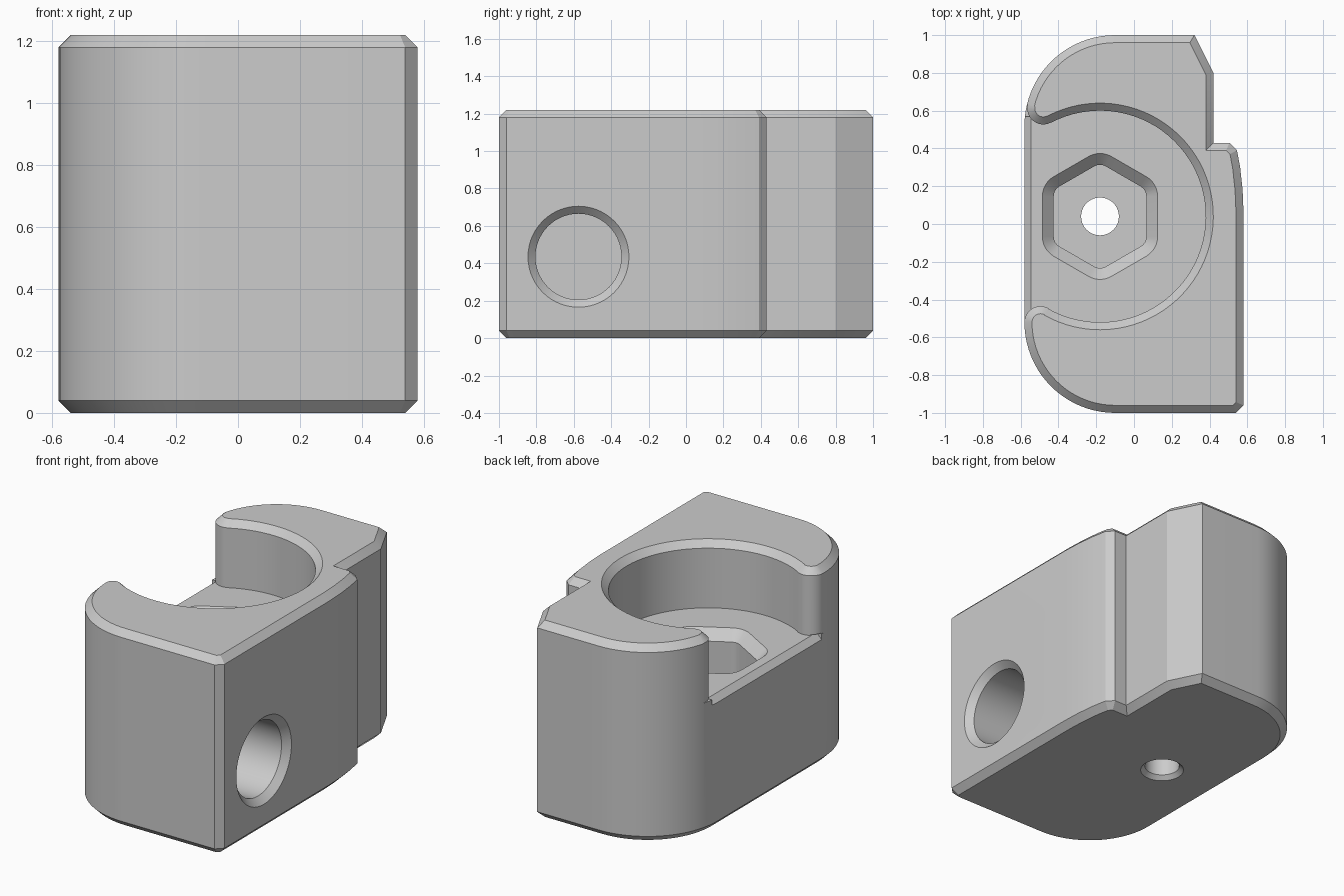
import bpy, bmesh, math
from mathutils import Vector

if "Cube" in bpy.data.objects:
    bpy.data.objects.remove(bpy.data.objects["Cube"])


def arc(c, r, a0, a1, n):
    """Points on an arc, angles in degrees."""
    return [(c[0] + r * math.cos(math.radians(a0 + (a1 - a0) * i / n)),
             c[1] + r * math.sin(math.radians(a0 + (a1 - a0) * i / n))) for i in range(n + 1)]


def inset(pts, d):
    """Mitred inward offset of a counter-clockwise outline."""
    out = []
    for i, p in enumerate(pts):
        p = Vector(p)
        u = (p - Vector(pts[i - 1])).normalized()
        v = (Vector(pts[(i + 1) % len(pts)]) - p).normalized()
        n1, n2 = Vector((-u.y, u.x)), Vector((-v.y, v.x))
        out.append(tuple(p + (n1 + n2) * d / (1 + n1.dot(n2))))
    return out


def loft(name, rings):
    """Closed solid through rings of 3D points."""
    bm = bmesh.new()
    vs = [[bm.verts.new(p) for p in ring] for ring in rings]
    n = len(vs[0])
    for a, b in zip(vs, vs[1:]):
        for i in range(n):
            j = (i + 1) % n
            bm.faces.new((a[i], a[j], b[j], b[i]))
    bm.faces.new(vs[0][::-1])
    bm.faces.new(vs[-1])
    bmesh.ops.recalc_face_normals(bm, faces=bm.faces)
    me = bpy.data.meshes.new(name)
    bm.to_mesh(me)
    bm.free()
    ob = bpy.data.objects.new(name, me)
    bpy.context.collection.objects.link(ob)
    return ob


def at_z(pts, z):
    return [(x, y, z) for x, y in pts]


# Body: outline with two rounded corners and a stepped right side
outline = [(0.54, -1), (0.58, -0.96), (0.58, 0.06), (0.575, 0.18), (0.562, 0.30),
           (0.545, 0.39), (0.505, 0.43), (0.42, 0.43), (0.42, 0.80), (0.32, 1.0)]
outline += arc((-0.10, 0.52), 0.48, 90, 180, 20)
outline += arc((-0.10, -0.52), 0.48, 180, 270, 20)
small = inset(outline, 0.04)
body = loft("clamp_body", [at_z(small, 0), at_z(outline, 0.04),
                           at_z(outline, 1.18), at_z(small, 1.22)])

# Round pocket open to the left, leaving two round-tipped horns
P = (-0.18, 0.04)
T_UP, T_LOW = (-0.48, 0.612), (-0.495, -0.52)


def pocket(e):
    low = arc(T_LOW, 0.085 - e, 180, 60.6, 12)
    up = arc(T_UP, 0.085 - e, 297.7, 166.4, 12)
    pts = low + arc(P, 0.56 + e, -119.4, 117.7, 56) + up
    return pts + [(-0.9, up[-1][1]), (-0.9, low[0][1])]


FLOOR = 0.81
cutters = [loft("pocket_cutter", [at_z(pocket(0), FLOOR), at_z(pocket(0), 1.18),
                                  at_z(pocket(0.07), 1.25)])]

# Bevel along the open edge of the pocket floor
wedge = [(-0.54, FLOOR + 0.005), (-0.70, FLOOR - 0.155), (-0.70, FLOOR + 0.005)]
cutters.append(loft("floor_edge_cutter", [[(x, y, z) for x, z in wedge] for y in (-0.50, 0.57)]))


# Rounded hexagonal recess with a flared rim
def hexagon(e):
    pts = []
    for k in range(6):
        a = 30 + 60 * k
        d = 0.185 / math.cos(math.pi / 6)
        c = (P[0] + d * math.cos(math.radians(a)), P[1] + d * math.sin(math.radians(a)))
        pts += arc(c, 0.06 + e, a - 30, a + 30, 6)
    return pts


cutters.append(loft("hex_cutter", [at_z(hexagon(0), 0.42), at_z(hexagon(0), FLOOR - 0.06),
                                   at_z(hexagon(0.1), FLOOR + 0.04)]))

# Screw hole through the bottom, countersunk
cutters.append(loft("screw_hole_cutter", [at_z(arc(P, r, 0, 360, 40)[:-1], z) for r, z in
                                          ((0.155, -0.03), (0.10, 0.025), (0.10, 0.5))]))

# Blind side hole with a bevelled rim
cutters.append(loft("side_hole_cutter", [
    [(x, y, z) for y, z in arc((-0.575, 0.435), r, 0, 360, 56)[:-1]]
    for r, x in ((0.23, -0.15), (0.23, 0.54), (0.31, 0.62))]))

# Cut everything out of the body
bpy.context.view_layer.objects.active = body
body.select_set(True)
for c in cutters:
    c.hide_render = True
    m = body.modifiers.new(c.name, 'BOOLEAN')
    m.operation, m.solver, m.object = 'DIFFERENCE', 'EXACT', c
    bpy.ops.object.modifier_apply(modifier=m.name)
for c in cutters:
    bpy.data.objects.remove(c)

# Single grey finish, smooth on the curves only
grey = bpy.data.materials.new("light_grey")
grey.diffuse_color = (0.6, 0.6, 0.6, 1)
grey.use_nodes = True
grey.node_tree.nodes["Principled BSDF"].inputs["Base Color"].default_value = grey.diffuse_color
body.data.materials.clear()
body.data.materials.append(grey)
bpy.ops.object.shade_smooth_by_angle(angle=math.radians(20))
